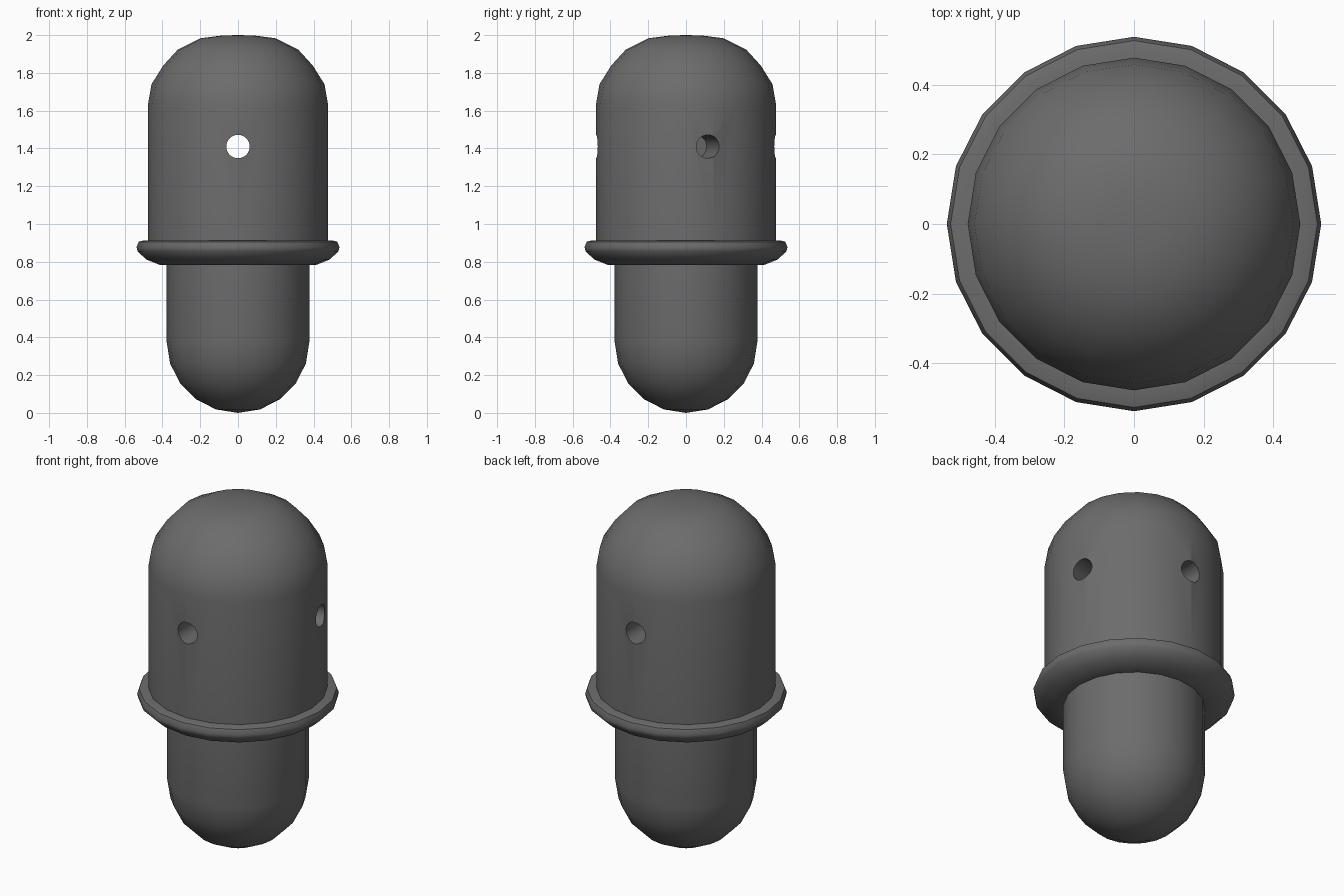
import bpy, bmesh
from math import sin, cos, pi, radians
from mathutils import Vector

if "Cube" in bpy.data.objects:
    bpy.data.objects.remove(bpy.data.objects["Cube"])

SIDES = 20

# Dark grey finish shared by every part
dark = bpy.data.materials.new("dark_grey")
dark.diffuse_color = (0.15, 0.15, 0.15, 1)
dark.use_nodes = True
dark.node_tree.nodes["Principled BSDF"].inputs["Base Color"].default_value = dark.diffuse_color


def smooth(ob, angle=40):
    bpy.ops.object.select_all(action='DESELECT')
    ob.select_set(True)
    bpy.context.view_layer.objects.active = ob
    bpy.ops.object.shade_smooth_by_angle(angle=radians(angle))


def lathe(name, profile):
    """Closed solid turned around z from (radius, height) points, bottom to top."""
    bm = bmesh.new()
    rings = []
    for r, z in profile:
        n = 1 if r == 0 else SIDES
        rings.append([bm.verts.new((r * cos(2 * pi * i / SIDES), r * sin(2 * pi * i / SIDES), z))
                      for i in range(n)])
    for a, b in zip(rings, rings[1:]):
        for i in range(SIDES):
            j = (i + 1) % SIDES
            quad = [a[i % len(a)], a[j % len(a)], b[j % len(b)], b[i % len(b)]]
            bm.faces.new(list(dict.fromkeys(quad)))
    for ring in (rings[0], rings[-1]):
        if len(ring) > 1:
            bm.faces.new(ring)
    bmesh.ops.recalc_face_normals(bm, faces=bm.faces)
    me = bpy.data.meshes.new(name)
    bm.to_mesh(me)
    bm.free()
    me.materials.append(dark)
    ob = bpy.data.objects.new(name, me)
    bpy.context.collection.objects.link(ob)
    return ob


def drill(target, start, end, radius=0.062):
    """Cut a round bore between two points."""
    a, b = Vector(start), Vector(end)
    bpy.ops.mesh.primitive_cylinder_add(vertices=32, radius=radius, depth=(b - a).length,
                                        location=(a + b) / 2,
                                        rotation=(b - a).to_track_quat('Z', 'Y').to_euler())
    cutter = bpy.context.object
    cutter.hide_render = True
    cutter.data.materials.append(dark)
    mod = target.modifiers.new("bore", 'BOOLEAN')
    mod.operation, mod.solver, mod.object = 'DIFFERENCE', 'EXACT', cutter
    bpy.context.view_layer.objects.active = target
    bpy.ops.object.modifier_apply(modifier=mod.name)
    bpy.data.objects.remove(cutter)


# Lower plug with a hemispherical end
R = 0.378
plug = lathe("lower_plug",
             [(R * sin(radians(18 * k)), R - R * cos(radians(18 * k))) for k in range(6)]
             + [(R, 0.80)])

# Collar with a rounded underside and a crisp upper rim
collar = lathe("collar", [(0.36, 0.782), (0.41, 0.782), (0.485, 0.812), (0.532, 0.855),
                          (0.537, 0.878), (0.526, 0.906), (0.50, 0.913), (0.46, 0.913)])

# Upper body with a domed top
body = lathe("upper_body", [(0.477, 0.90), (0.477, 1.63), (0.458, 1.74), (0.395, 1.84),
                            (0.32, 1.922), (0.2, 1.983), (0.085, 1.998), (0, 2.0)])

# Bore straight through front to back, plus a blind hole on the right
HOLE_Z = 1.41
drill(body, (0, -0.7, HOLE_Z), (0, 0.7, HOLE_Z))
side = radians(14.2)
drill(body, (0.7 * cos(side), 0.7 * sin(side), HOLE_Z), (0.2 * cos(side), 0.2 * sin(side), HOLE_Z))

for part in (plug, collar, body):
    smooth(part)
